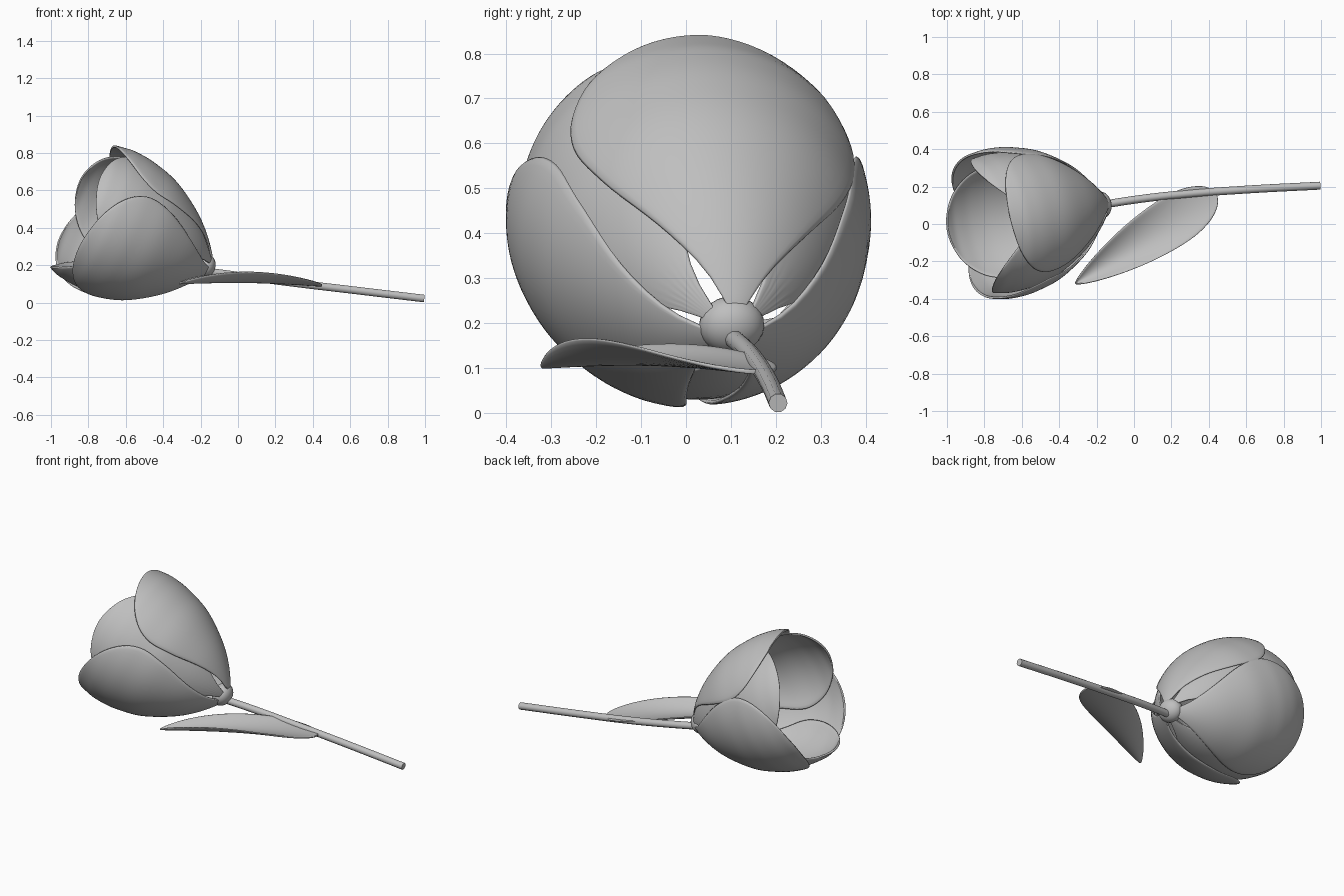
import bpy, bmesh, math
from mathutils import Vector

if "Cube" in bpy.data.objects:
    bpy.data.objects.remove(bpy.data.objects["Cube"])

grey = bpy.data.materials.new("soft grey")
grey.diffuse_color = (0.52, 0.52, 0.52, 1)
grey.use_nodes = True
grey.node_tree.nodes["Principled BSDF"].inputs["Base Color"].default_value = grey.diffuse_color

# Flower frame: base point, axis towards the mouth, sideways and upward directions
BASE = Vector((-0.14, 0.108, 0.183))
AXIS = Vector((-0.90, -0.158, 0.405)).normalized()
SIDE = (Vector((0, 1, 0)) - AXIS * AXIS.y).normalized()
UP = SIDE.cross(AXIS).normalized()

# Bell profile: distance along the axis, radius
BELL = [(0, .03), (.05, .10), (.1, .16), (.2, .245), (.3, .31), (.4, .36),
        (.55, .395), (.65, .4), (.75, .385), (.85, .34)]
# Petal half widths in degrees along the petal, up to the widest place
OUTER = [(0, 12), (.08, 29), (.16, 40), (.27, 48), (.4, 55), (.6, 59), (1, 59)]
INNER = [(0, 8), (.1, 19), (.2, 31), (.35, 45), (.6, 56), (1, 56)]


def lerp(table, t):
    for (a, ra), (b, rb) in zip(table, table[1:]):
        if t <= b:
            return ra + (rb - ra) * (t - a) / (b - a)
    return table[-1][1]


def finish(ob):
    ob.data.materials.append(grey)
    for p in ob.data.polygons:
        p.use_smooth = True
    return ob


def sheet(name, point, rows, cols, thickness, offset):
    """Thin curved sheet from point(s, v), s in 0..1, v in -1..1."""
    bm = bmesh.new()
    g = [[bm.verts.new(point(i / rows, 2 * j / cols - 1)) for j in range(cols + 1)]
         for i in range(rows + 1)]
    for i in range(rows):
        for j in range(cols):
            bm.faces.new((g[i][j], g[i + 1][j], g[i + 1][j + 1], g[i][j + 1]))
    bmesh.ops.remove_doubles(bm, verts=bm.verts, dist=0.0005)
    me = bpy.data.meshes.new(name)
    bm.to_mesh(me)
    bm.free()
    ob = bpy.data.objects.new(name, me)
    bpy.context.collection.objects.link(ob)
    sol = ob.modifiers.new("thickness", 'SOLIDIFY')
    sol.thickness, sol.offset = thickness, offset
    sub = ob.modifiers.new("smooth", 'SUBSURF')
    sub.levels = sub.render_levels = 1
    return finish(ob)


def petal(name, angle, length, scale, widths):
    def point(s, v):
        u = math.sin(s * math.pi / 2)
        half = lerp(widths, u)
        if u > 0.6:
            half *= math.sqrt(max(0, 1 - ((u - 0.6) / 0.4) ** 2))
        a = math.radians(angle + half * v)
        r = lerp(BELL, u * length) * scale
        return BASE + AXIS * (u * length) + (SIDE * math.cos(a) + UP * math.sin(a)) * r
    sheet(name, point, 18, 16, 0.012, -1)


# Three broad outer petals and three inner petals between them
for name, ang, length, scale in (("outer_petal_top", 81, .75, 1.01),
                                 ("outer_petal_front", 205, .76, 1.03),
                                 ("outer_petal_back", -33, .77, 1.01)):
    petal(name, ang, length, scale, OUTER)
for name, ang, length, scale in (("inner_petal_back", 27, .80, .94),
                                 ("inner_petal_front", 148, .80, .95),
                                 ("inner_petal_bottom", 268, .80, .965)):
    petal(name, ang, length, scale, INNER)


# Round receptacle under the petals, with a small pistil
def ball(name, centre, size):
    bpy.ops.mesh.primitive_uv_sphere_add(segments=24, ring_count=14, radius=1, location=centre)
    ob = bpy.context.object
    ob.name = name
    ob.scale = size
    ob.rotation_mode = 'QUATERNION'
    ob.rotation_quaternion = AXIS.to_track_quat('Z', 'Y')
    return finish(ob)


ball("receptacle", BASE + AXIS * 0.04 - UP * 0.004, (0.073, 0.066, 0.056))
ball("pistil", BASE + AXIS * 0.09, (0.018, 0.018, 0.05))

# Gently curved stem
cu = bpy.data.curves.new("stem", 'CURVE')
cu.dimensions = '3D'
cu.bevel_depth, cu.bevel_resolution, cu.use_fill_caps = 0.021, 3, True
path = [(-.15, .106, .165), (.02, .132, .142), (.25, .158, .111), (.6, .184, .069), (.995, .205, .022)]
sp = cu.splines.new('BEZIER')
sp.bezier_points.add(len(path) - 1)
for bp, co in zip(sp.bezier_points, path):
    bp.co = co
    bp.handle_left_type = bp.handle_right_type = 'AUTO'
stem = bpy.data.objects.new("stem", cu)
bpy.context.collection.objects.link(stem)
cu.materials.append(grey)

# Trough-shaped leaf, narrow at the free end and broadly rounded at the stem
TIP, ROOT = Vector((-.315, -.32, 0)), Vector((.44, .165, 0))
ALONG = ROOT - TIP
ACROSS = Vector((-ALONG.y, ALONG.x, 0)).normalized()


def leaf_point(s, v):
    u = (1 - math.cos(s * math.pi)) / 2
    if u < 0.7:
        half = 0.137 * math.sin(math.pi / 2 * u / 0.7) ** 0.75
    else:
        half = 0.137 * math.sqrt(max(0, 1 - ((u - 0.7) / 0.3) ** 2))
    p = TIP + ALONG * u + ACROSS * half * v
    lift = (0.058 if v < 0 else 0.045) * v * v * math.sin(math.pi * u ** 0.75)
    p.z = 0.103 + 0.012 * math.sin(math.pi * u) - 0.012 * u + lift
    return p


sheet("leaf", leaf_point, 18, 10, 0.01, 0)
